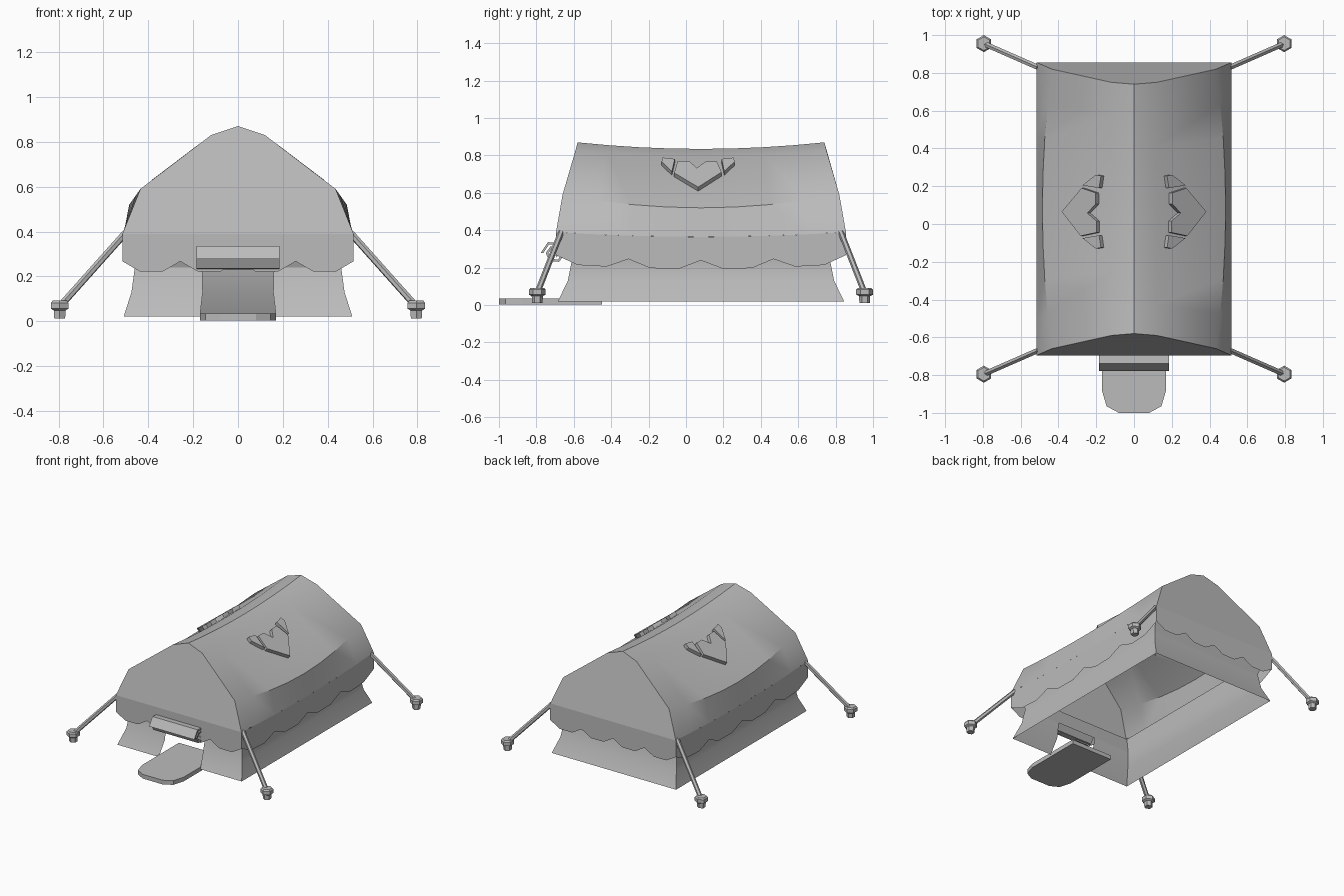
import bpy, bmesh, math
from mathutils import Vector

cube = bpy.data.objects.get("Cube")
if cube:
    bpy.data.objects.remove(cube, do_unlink=True)

CY = 0.08            # middle of the tent along y
HX, HY = 0.515, 0.775  # canopy half width and half length

grey = bpy.data.materials.new("plain_grey")
grey.use_nodes = True
grey.diffuse_color = (0.5, 0.5, 0.5, 1)
grey.node_tree.nodes["Principled BSDF"].inputs["Base Color"].default_value = (0.5, 0.5, 0.5, 1)


def finish(name, bm, angle=None):
    bmesh.ops.remove_doubles(bm, verts=bm.verts, dist=1e-5)
    bmesh.ops.recalc_face_normals(bm, faces=bm.faces)
    me = bpy.data.meshes.new(name)
    bm.to_mesh(me)
    bm.free()
    ob = bpy.data.objects.new(name, me)
    bpy.context.collection.objects.link(ob)
    me.materials.append(grey)
    if angle:
        bpy.ops.object.select_all(action='DESELECT')
        bpy.context.view_layer.objects.active = ob
        ob.select_set(True)
        bpy.ops.object.shade_smooth_by_angle(angle=math.radians(angle))
    return ob


def loft(bm, rows, closed=False, skip=()):
    """Join rows of points with quads; skip holds (row, column) holes."""
    vs = [[bm.verts.new(p) for p in r] for r in rows]
    n = len(rows[0])
    for i in range(len(vs) - 1):
        for j in range(n if closed else n - 1):
            if (i, j) not in skip:
                k = (j + 1) % n
                bm.faces.new((vs[i][j], vs[i][k], vs[i + 1][k], vs[i + 1][j]))
    return vs


def prism(name, base, offset):
    """Extrude a flat outline by an offset."""
    bm = bmesh.new()
    vs = loft(bm, [base, [Vector(p) + Vector(offset) for p in base]], closed=True)
    bm.faces.new(vs[0])
    bm.faces.new(vs[1])
    return finish(name, bm)


def sag(t):
    return 1 - t * t


# Canopy roof: half profile (x, z, half length, x change, z change at the middle)
half = [(0, .87, .66, 0, -.035), (.12, .83, .67, 0, -.035),
        (.435, .59, .74, .05, -.07), (HX, .39, HY, 0, -.025)]
rows = []
for t in (-1, -.75, -.5, -.25, 0, .25, .5, .75, 1):
    s = sag(t)
    right = [(x + dx * s, CY + hy * t, z + dz * s) for x, z, hy, dx, dz in half]
    rows.append([(-x, y, z) for x, y, z in right[:0:-1]] + right)
bm = bmesh.new()
vs = loft(bm, rows)
bm.faces.new(vs[0])
bm.faces.new(vs[-1])
finish("canopy_roof", bm, 33)

# Scalloped hem: four scallops on every side
top, bottom = [], []
corners = [(-HX, -HY), (HX, -HY), (HX, HY), (-HX, HY)]
for i, (ax, ay) in enumerate(corners):
    bx, by = corners[(i + 1) % 4]
    for k in range(4):
        for f, drop in ((0, 0), (.3, .045), (.7, .045)):
            u = (k + f) / 4
            s = sag(2 * u - 1) if i % 2 else 0
            x, y = ax + (bx - ax) * u, CY + ay + (by - ay) * u
            top.append((x, y, .39 - .025 * s))
            bottom.append((x, y, .267 - drop - .028 * s))
bm = bmesh.new()
loft(bm, [top, bottom], closed=True)
finish("scalloped_hem", bm)

# Flared lower walls with a doorway in the front
rows = []
for x, y, d, z in ((.51, .765, .17, .02), (.475, .712, .157, .13),
                   (.46, .69, .16, .24), (.49, .74, .16, .375)):
    rows.append([(-x, CY - y, z), (-d, CY - y, z), (d, CY - y, z),
                 (x, CY - y, z), (x, CY + y, z), (-x, CY + y, z)])
bm = bmesh.new()
loft(bm, rows, closed=True, skip={(0, 1), (1, 1)})
finish("lower_walls", bm, 30)

# Door mat with a rounded front
side = [(.17, -.45), (.17, -.88), (.145, -.965), (.08, -1)]
outline = side + [(-x, y) for x, y in reversed(side)]
prism("door_mat", [(x, y, .004) for x, y in outline], (0, 0, .031))

# Rolled door flap: a spiral band with six turns per round
outer, inner = [], []
for i in range(11):
    a = math.radians(180 - 60 * i)
    for ring, r in ((outer, .072 - .0045 * i), (inner, .058 - .0045 * i)):
        ring.append((-.185, -.705 + r * math.cos(a), .278 + r * math.sin(a)))
bm = bmesh.new()
a = loft(bm, [outer, inner])
b = loft(bm, [[(-x, y, z) for x, y, z in ring] for ring in (outer, inner)])
for j in range(10):
    for r in (0, 1):
        bm.faces.new((a[r][j], a[r][j + 1], b[r][j + 1], b[r][j]))
for j in (0, 10):
    bm.faces.new((a[0][j], a[1][j], b[1][j], b[0][j]))
finish("rolled_door_flap", bm)

# Raised emblem plates on both roof slopes
heart = [(.2, .165), (.275, .19), (.38, .065), (.28, -.063),
         (.195, -.045), (.195, .015), (.245, .058), (.2, .105)]
chip = [(.27, .205), (.2, .26), (.172, .255), (.182, .19)]
front_chip = [(x, .13 - y) for x, y in chip]
for sx, label in ((1, "left"), (-1, "right")):
    for part, shape in (("heart", heart), ("back_chip", chip), ("front_chip", front_chip)):
        base = [(sx * (x - .015), y, .793 - .759 * (x - .015 - .12)) for x, y in shape]
        prism(f"{label}_{part}", base, (sx * .018, 0, .024))

# Guy ropes and pegs at the four corners
peg = [(.036, .092), (.045, .082), (.045, .056), (.03, .048), (.028, .012)]
for sx, xl in ((1, "left"), (-1, "right")):
    for sy, yl in ((1, "back"), (-1, "front")):
        px, py = sx * .795, CY + sy * .875
        start, end = Vector((sx * .505, CY + sy * .748, .39)), Vector((px, py, .065))
        d = end - start
        bm = bmesh.new()
        bmesh.ops.create_cone(bm, cap_ends=True, segments=6, radius1=.016, radius2=.016, depth=d.length)
        turn = d.to_track_quat('Z', 'Y').to_matrix().to_4x4()
        turn.translation = (start + end) / 2
        bm.transform(turn)
        finish(f"{yl}_{xl}_rope", bm, 30)
        bm = bmesh.new()
        rows = [[(px + r * math.sin(k * math.pi / 3), py + r * math.cos(k * math.pi / 3), z)
                 for k in range(6)] for r, z in peg]
        vs = loft(bm, rows, closed=True)
        bm.faces.new(vs[0])
        bm.faces.new(vs[-1])
        finish(f"{yl}_{xl}_peg", bm)
